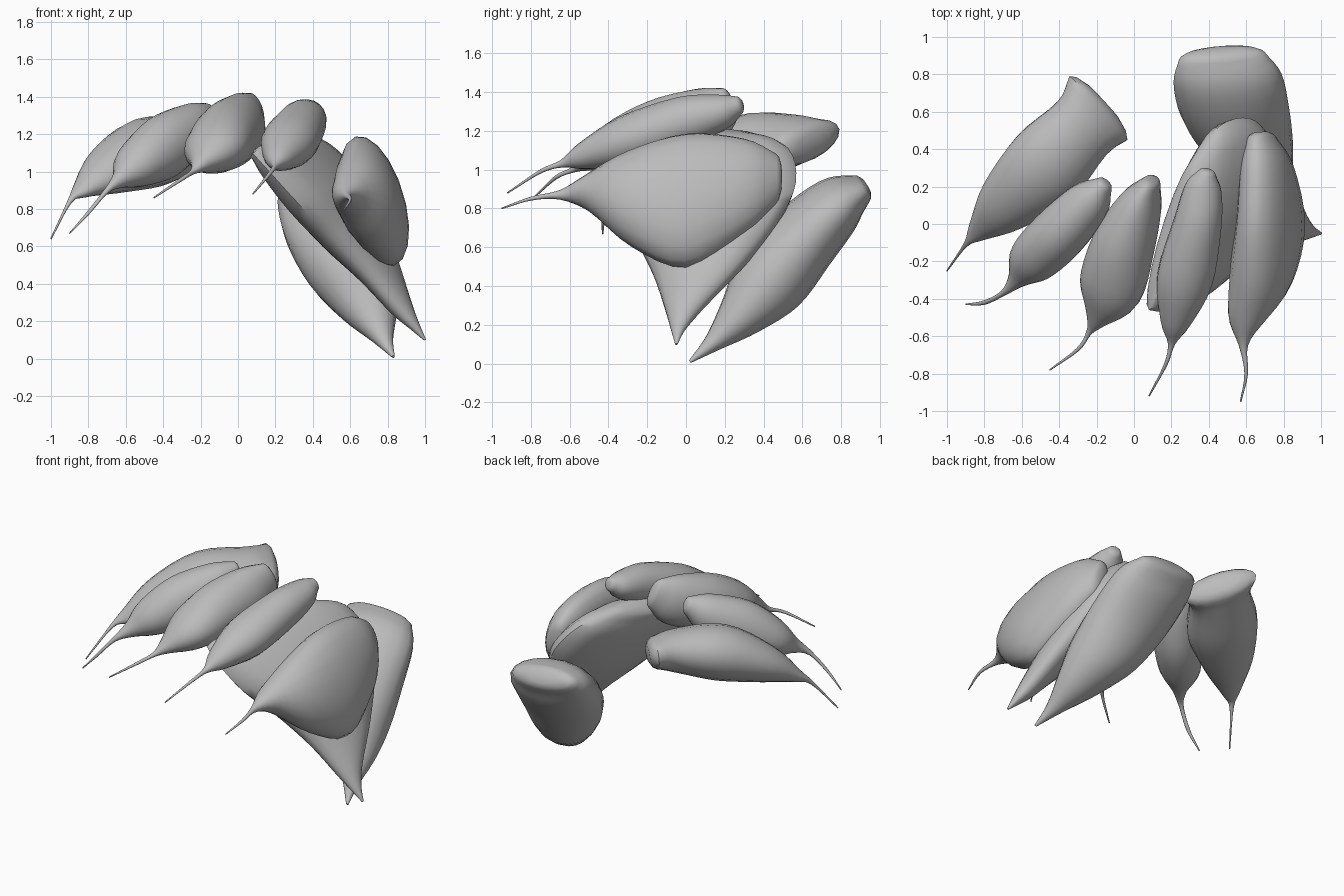
import bpy
import bmesh
import math
from mathutils import Vector

default_cube = bpy.data.objects.get("Cube")
if default_cube:
    bpy.data.objects.remove(default_cube, do_unlink=True)

SIDES = 18
STEPS = 4

# Single matte grey for every pod
grey = bpy.data.materials.new("matte_grey")
grey.use_nodes = True
colour = (0.5, 0.5, 0.5, 1)
grey.diffuse_color = colour
shader = next(n for n in grey.node_tree.nodes if n.type == "BSDF_PRINCIPLED")
shader.inputs["Base Color"].default_value = colour
shader.inputs["Roughness"].default_value = 0.8


def spline(stations):
    """Smoothly interpolate stations of (x, y, z, half width, half thickness)."""
    rows = [Vector(s) for s in stations]
    rows = [rows[0] * 2 - rows[1]] + rows + [rows[-1] * 2 - rows[-2]]
    result = []
    for a, b, c, d in zip(rows, rows[1:], rows[2:], rows[3:]):
        for step in range(STEPS):
            t = step / STEPS
            result.append((b * 2 + (c - a) * t
                           + (a * 2 - b * 5 + c * 4 - d) * t * t
                           + (b * 3 - a - c * 3 + d) * t ** 3) / 2)
    result.append(rows[-2])
    return result


def pod(name, across, stations):
    """Loft elliptical sections along a path; their wide axis stays parallel."""
    rows = spline(stations)
    centres = [Vector(r[:3]) for r in rows]
    sizes = [(max(r[3], 0.003), max(r[4], 0.003)) for r in rows]

    # Extra sections that round off the base
    heading = (centres[1] - centres[0]).normalized()
    width, thick = sizes[0]
    for shrink, back in ((0.85, 0.25), (0.5, 0.45)):
        centres.insert(0, Vector(rows[0][:3]) - heading * thick * back)
        sizes.insert(0, (width * shrink, thick * shrink))

    bm = bmesh.new()
    rings = []
    side = Vector(across).normalized()
    last = len(centres) - 1
    for i, (centre, (w, t)) in enumerate(zip(centres, sizes)):
        tangent = centres[min(i + 1, last)] - centres[max(i - 1, 0)]
        normal = tangent.cross(side).normalized()
        ring = []
        for k in range(SIDES):
            angle = math.tau * k / SIDES
            offset = side * w * math.cos(angle) + normal * t * math.sin(angle)
            ring.append(bm.verts.new(centre + offset))
        rings.append(ring)
    for lower, upper in zip(rings, rings[1:]):
        for k in range(SIDES):
            n = (k + 1) % SIDES
            bm.faces.new((lower[k], lower[n], upper[n], upper[k]))
    bm.faces.new(rings[0])
    bm.faces.new(rings[-1])
    bmesh.ops.recalc_face_normals(bm, faces=bm.faces[:])

    mesh = bpy.data.meshes.new(name)
    bm.to_mesh(mesh)
    bm.free()
    mesh.materials.append(grey)
    obj = bpy.data.objects.new(name, mesh)
    bpy.context.collection.objects.link(obj)
    bpy.ops.object.select_all(action="DESELECT")
    obj.select_set(True)
    bpy.context.view_layer.objects.active = obj
    bpy.ops.object.shade_smooth_by_angle(angle=math.radians(50))


# Broad pod on the far right, with a flared base
pod("far_right_pod", (-0.3, 0.33, 0.13), [
    (-.19, .62, 1.14, .24, .1), (-.28, .51, 1.14, .2, .14),
    (-.48, .3, 1.1, .23, .18), (-.7, .1, 1, .16, .12),
    (-.84, -.04, .9, .06, .04), (-.9, -.11, .84, .014, .012),
    (-1, -.25, .64, .004, .004)])

# Three plump pods along the arch
pod("right_pod", (-0.25, -0.25, 0.9), [
    (-.16, .21, 1.31, .06, .05), (-.24, .12, 1.24, .13, .12),
    (-.4, -.05, 1.13, .17, .15), (-.55, -.2, 1.03, .12, .13),
    (-.63, -.3, .96, .05, .05), (-.7, -.37, .9, .016, .016),
    (-.8, -.42, .78, .01, .012), (-.9, -.43, .67, .004, .004)])
pod("middle_pod", (-0.28, -0.3, 0.9), [
    (.09, .22, 1.33, .1, .05), (.03, .1, 1.26, .17, .12),
    (-.06, -.12, 1.19, .18, .17), (-.13, -.36, 1.11, .13, .17),
    (-.2, -.51, 1.04, .05, .06), (-.24, -.58, 1, .016, .016),
    (-.3, -.67, .96, .01, .01), (-.45, -.78, .86, .004, .004)])
pod("left_pod", (0.03, -0.3, 0.95), [
    (.39, .27, 1.33, .05, .05), (.37, .19, 1.3, .09, .1),
    (.34, 0, 1.25, .13, .13), (.27, -.3, 1.15, .13, .15),
    (.22, -.53, 1.07, .07, .08), (.2, -.64, 1.03, .02, .02),
    (.17, -.75, .99, .01, .01), (.08, -.92, .88, .004, .004)])

# Deep pod on the far left
pod("far_left_pod", (-0.21, 0, 0.69), [
    (.68, .46, .95, .14, .07), (.71, .3, .91, .26, .13),
    (.73, 0, .84, .36, .16), (.68, -.28, .85, .26, .16),
    (.6, -.5, .88, .1, .1), (.585, -.65, .87, .025, .025),
    (.6, -.8, .85, .01, .01), (.57, -.95, .8, .004, .004)])

# Wide, full sheath sloping down below the left pods
pod("sloping_sheath", (0.28, 0.93, 0.1), [
    (.2, -.06, 1.14, .42, .08), (.31, .03, 1.06, .52, .13),
    (.47, .08, .88, .51, .16), (.61, .1, .69, .39, .15),
    (.75, .06, .48, .24, .1), (.87, -.01, .28, .1, .06),
    (.94, -.04, .18, .04, .03), (1, -.05, .1, .006, .006)])

# Large hanging sheath at the back, its base turned backward
pod("back_sheath", (0.95, 0.08, -0.06), [
    (.47, .9, .9, .23, .08), (.5, .78, .82, .29, .15),
    (.54, .6, .64, .29, .19), (.61, .43, .43, .24, .2),
    (.69, .29, .26, .16, .13), (.77, .14, .11, .06, .05),
    (.83, .02, .01, .008, .008)])
